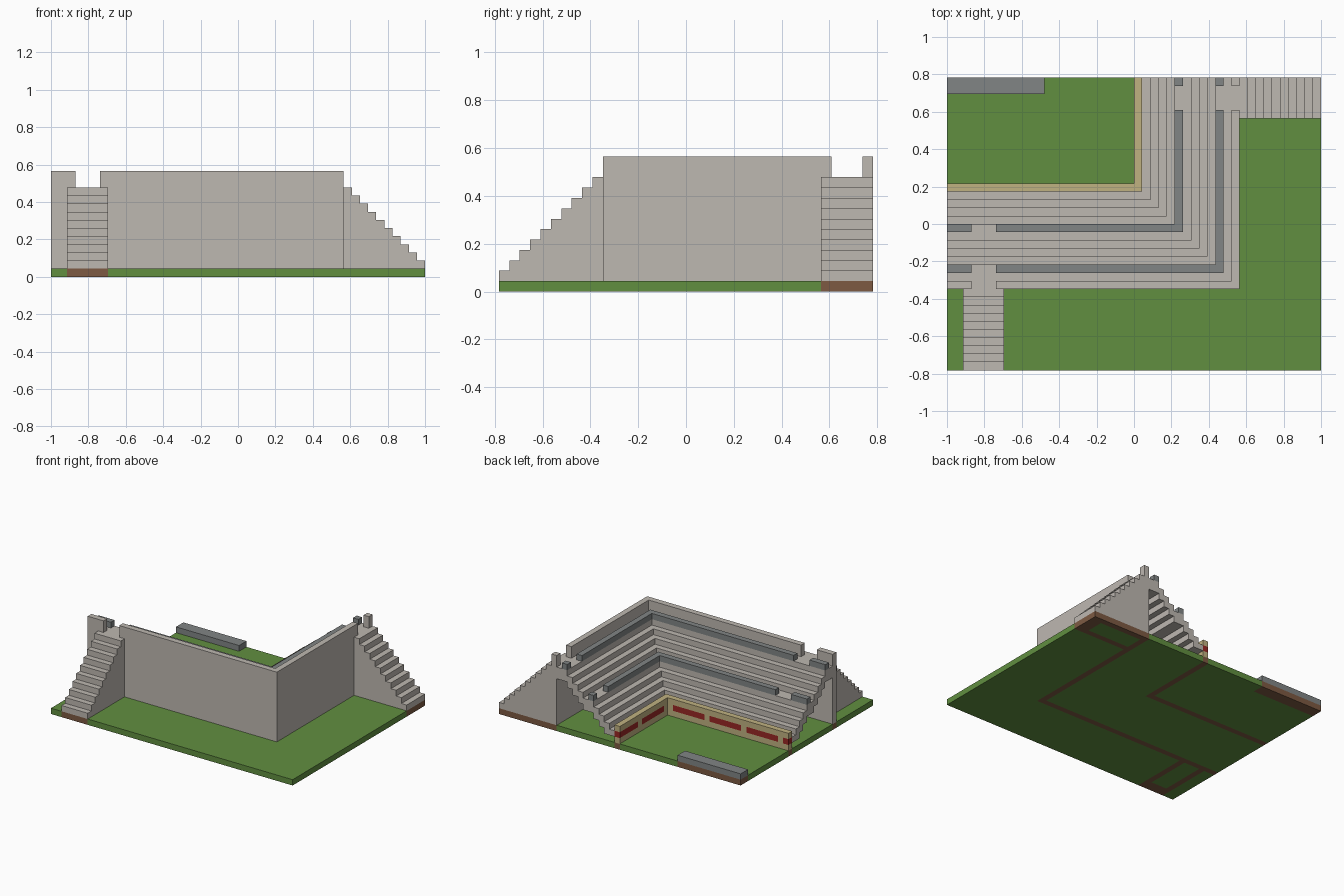
import bpy, bmesh
from mathutils import Matrix, Vector

cube = bpy.data.objects.get("Cube")
if cube:
    bpy.data.objects.remove(cube, do_unlink=True)

NX, NY = 46, 36          # plot size in blocks
U = 2 / NX               # one block
IX, IY = 23, 22          # inner corner of the stand


def material(name, rgb):
    m = bpy.data.materials.new(name)
    m.use_nodes = True
    m.diffuse_color = (*rgb, 1)
    m.node_tree.nodes["Principled BSDF"].inputs["Base Color"].default_value = (*rgb, 1)
    return m


grass = material("grass green", (0.12, 0.275, 0.051))
soil = material("soil brown", (0.205, 0.102, 0.055))
stone = material("pale stone", (0.515, 0.48, 0.44))
cobble = material("dark grey stone", (0.22, 0.235, 0.235))
sand = material("sand", (0.53, 0.445, 0.22))
red = material("red", (0.32, 0.02, 0.018))


def finish(name, bm, mats):
    mesh = bpy.data.meshes.new(name)
    bm.to_mesh(mesh)
    bm.free()
    for m in mats:
        mesh.materials.append(m)
    obj = bpy.data.objects.new(name, mesh)
    bpy.context.collection.objects.link(obj)
    return obj


def blocks(name, boxes, mat):
    """One object from boxes (x0, x1, y0, y1, z0, z1) in block units."""
    bm = bmesh.new()
    for x0, x1, y0, y1, z0, z1 in boxes:
        mid = Vector(((x0 + x1 - NX) / 2, (y0 + y1 - NY) / 2, (z0 + z1) / 2)) * U
        size = Vector((x1 - x0, y1 - y0, z1 - z0)) * U
        bmesh.ops.create_cube(bm, size=1, matrix=Matrix.Translation(mid) @ Matrix.Diagonal((*size, 1)))
    return finish(name, bm, [mat])


def band(d, z0, z1, gap=False):
    """L-shaped row, d blocks out from the inner corner, with optional aisle gaps."""
    x, y = IX + d, IY - d
    runs_x = [(0, 3), (6, x + 1)] if gap else [(0, x + 1)]
    runs_y = [(y + 1, 32), (35, NY)] if gap else [(y + 1, NY)]
    return ([(a, b, y, y + 1, z0, z1) for a, b in runs_x]
            + [(x, x + 1, a, b, z0, z1) for a, b in runs_y])


# Ground: grass, with soil under everything that stands on it
def is_soil(i, j):
    if max(i - IX, IY - j) in (0, 12):
        return True
    if i >= 36 and j >= 31:
        return j in (31, 35) or i >= 44
    if 2 <= i < 7 and j < 10:
        return i in (2, 6) or j < 2
    return i < 12 and j >= 34


bm = bmesh.new()
bmesh.ops.create_grid(bm, x_segments=NX, y_segments=NY, size=0.5,
                      matrix=Matrix.Diagonal((NX * U, NY * U, 1, 1)))
top = bmesh.ops.extrude_face_region(bm, geom=bm.faces[:], use_keep_orig=True)["geom"]
bmesh.ops.translate(bm, vec=(0, 0, U), verts=[g for g in top if isinstance(g, bmesh.types.BMVert)])
bmesh.ops.recalc_face_normals(bm, faces=bm.faces[:])
for f in bm.faces:
    c = (f.calc_center_median() - f.normal * U / 2) / U
    f.material_index = int(is_soil(int(c.x + NX / 2), int(c.y + NY / 2)))
finish("ground", bm, [grass, soil])

# Seating rows: thin steps, open underneath, with two level walkways
rows = []
for d in range(1, 12):
    h = d + 2 - (d > 5) - (d > 10)
    rows += band(d, max(2, h - 2), h)
blocks("seating_rows", rows, stone)

# Outer wall with an entrance at each stair
blocks("outer_wall", band(12, 1, 11), stone)
blocks("wall_parapet", band(12, 11, 13, gap=True), stone)

# Rails along the walkways
blocks("lower_rail", band(5, 7, 8, gap=True), cobble)
blocks("upper_rail", band(10, 11, 12, gap=True), cobble)

# Barrier round the field with red dashes in its middle course
blocks("barrier_base", band(0, 1, 2), sand)
blocks("barrier_top", band(0, 3, 4), sand)
dashes, spaces = [], [(IX, IX + 1, IY, IY + 1, 2, 3)]
for n in range(0, IX, 7):
    for a, b, out in ((n, n + 1, spaces), (n + 1, n + 7, dashes)):
        if IX - a > 0:
            out.append((max(0, IX - b), IX - a, IY, IY + 1, 2, 3))
        if IY + 1 + a < NY:
            out.append((IX, IX + 1, IY + 1 + a, min(NY, IY + 1 + b), 2, 3))
blocks("barrier_dashes", dashes, red)
blocks("barrier_spaces", spaces, sand)

# Outer stairs, stacked from slabs
blocks("left_stair", [(36, NX - k, 31, NY, k + 1, k + 2) for k in range(10)], stone)
blocks("front_stair", [(2, 7, k, 10, k + 1, k + 2) for k in range(10)], stone)

# Low bench at the edge of the field
blocks("field_bench", [(0, 12, 34, NY, 1, 2)], cobble)
